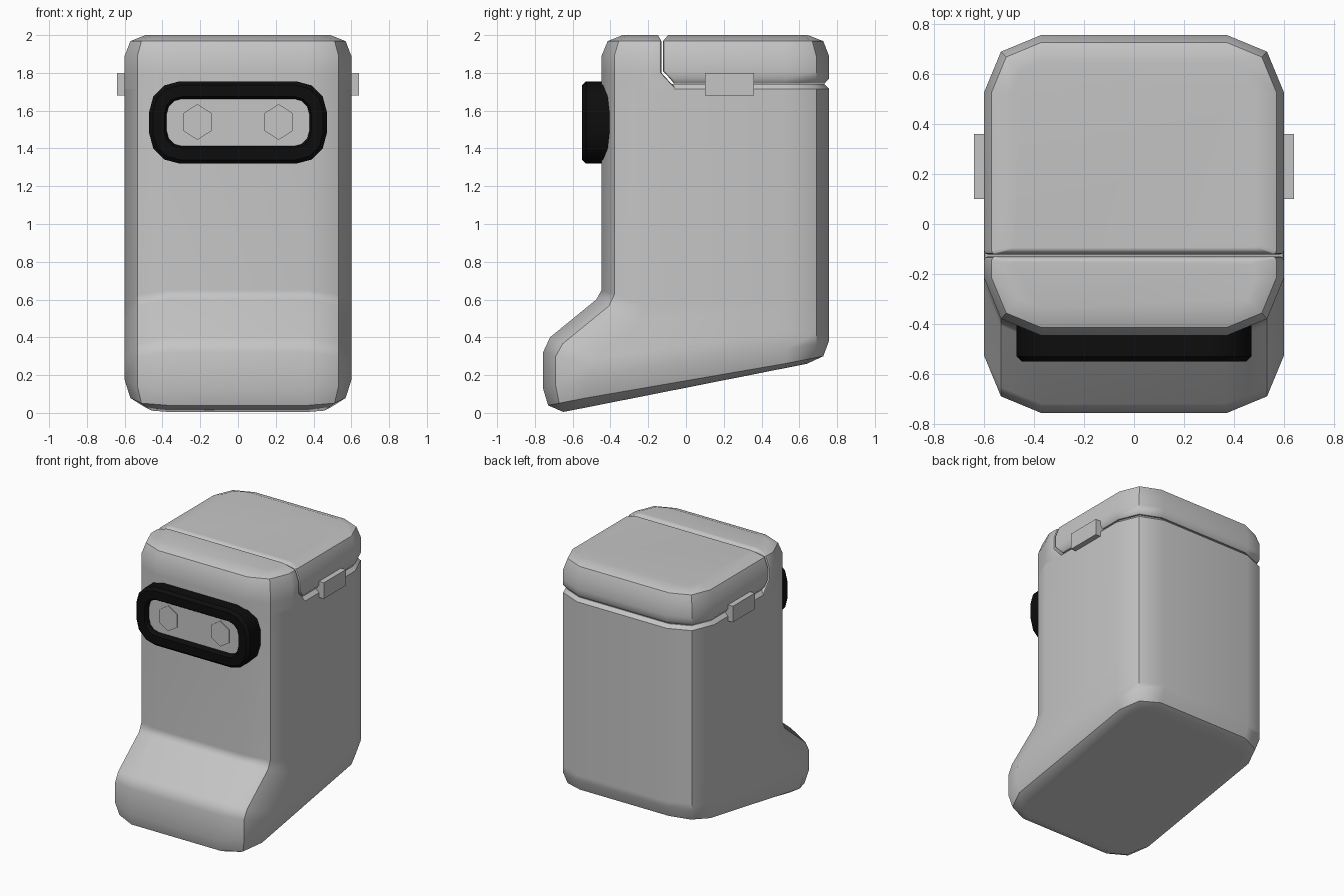
import bpy, bmesh, math

cube = bpy.data.objects.get("Cube")
if cube:
    bpy.data.objects.remove(cube, do_unlink=True)


def material(name, rgb):
    m = bpy.data.materials.new(name)
    m.use_nodes = True
    m.diffuse_color = (*rgb, 1)
    m.node_tree.nodes["Principled BSDF"].inputs["Base Color"].default_value = (*rgb, 1)
    return m


GREY = material("light_grey", (0.56, 0.56, 0.56))
BLACK = material("black", (0.004, 0.004, 0.004))


def outline(hx, lo, hi, r_lo, r_hi, segs=2):
    """Rounded rectangle as (x, v, offset from lo, offset from hi) going round once."""
    half = []
    for i in range(segs + 1):
        a = math.radians(90 * i / segs)
        dx, dv = 1 - math.sin(a), 1 - math.cos(a)
        half.append((hx - r_lo * dx, lo + r_lo * dv, r_lo * dv, None))
    for i in range(segs + 1):
        a = math.radians(90 * i / segs)
        dx, dv = 1 - math.cos(a), 1 - math.sin(a)
        half.append((hx - r_hi * dx, hi - r_hi * dv, None, r_hi * dv))
    return half + [(-x, v, a, b) for x, v, a, b in reversed(half)]


def level(hx, front, back, z_front, z_back, r_front, r_back, tilt_front=0, tilt_back=0):
    """One cross-section; its height may differ at the front and the back."""
    return [(x, y, z_front + a * tilt_front if a is not None else z_back - b * tilt_back)
            for x, y, a, b in outline(hx, front, back, r_front, r_back)]


def finish(name, bm, mat, smooth=True):
    bmesh.ops.recalc_face_normals(bm, faces=bm.faces)
    me = bpy.data.meshes.new(name)
    bm.to_mesh(me)
    bm.free()
    me.materials.append(mat)
    ob = bpy.data.objects.new(name, me)
    bpy.context.collection.objects.link(ob)
    if smooth:
        bpy.ops.object.select_all(action="DESELECT")
        ob.select_set(True)
        bpy.context.view_layer.objects.active = ob
        bpy.ops.object.shade_smooth_by_angle(angle=math.radians(42))
        ob.modifiers.new("even_shading", "WEIGHTED_NORMAL").keep_sharp = True
    return ob


def loft(name, rings, mat, closed=False, smooth=True):
    bm = bmesh.new()
    rows = [[bm.verts.new(p) for p in ring] for ring in rings]
    n = len(rows[0])
    pairs = list(zip(rows, rows[1:])) + ([(rows[-1], rows[0])] if closed else [])
    for a, b in pairs:
        for j in range(n):
            k = (j + 1) % n
            bm.faces.new((a[j], a[k], b[k], b[j]))
    if not closed:
        bm.faces.new(rows[0])
        bm.faces.new(rows[-1])
    return finish(name, bm, mat, smooth)


# Body: tilted base, projecting toe, straight upper walls
R, T = 0.23, 0.194
loft("body", [
    level(0.49, -0.65, 0.64, 0.005, 0.26, 0.12, 0.12, T, T),
    level(0.57, -0.73, 0.727, 0.04, 0.30, 0.20, 0.20, T, T),
    level(0.60, -0.757, 0.757, 0.13, 0.38, R, R, T, T),
    level(0.60, -0.757, 0.757, 0.32, 0.42, R, R, -0.3),
    level(0.60, -0.72, 0.757, 0.40, 0.44, R, R, -0.5),
    level(0.60, -0.475, 0.757, 0.60, 0.52, R, R, -0.5),
    level(0.60, -0.447, 0.757, 0.65, 0.58, R, R, -0.35),
    level(0.60, -0.447, 0.757, 1.715, 1.715, R, R),
    level(0.575, -0.422, 0.732, 1.74, 1.74, 0.205, 0.205),
], GREY)

# Hood: fixed front part of the top
S = 0.015
loft("front_hood", [
    level(0.60, -0.447, -0.05, 1.715, 1.715, R, S),
    level(0.60, -0.447, -0.075, 1.74, 1.74, R, S),
    level(0.60, -0.447, -0.13, 1.80, 1.80, R, S),
    level(0.60, -0.447, -0.13, 1.89, 1.89, R, S),
    level(0.57, -0.415, -0.13, 1.968, 1.968, 0.20, S),
    level(0.49, -0.335, -0.148, 2.0, 2.0, 0.12, S),
], GREY)

# Lid: hinged rear part of the top
loft("rear_lid", [
    level(0.58, -0.065, 0.735, 1.745, 1.745, S, 0.21),
    level(0.60, -0.085, 0.757, 1.77, 1.77, S, R),
    level(0.60, -0.122, 0.757, 1.81, 1.81, S, R),
    level(0.60, -0.122, 0.757, 1.89, 1.89, S, R),
    level(0.57, -0.122, 0.727, 1.968, 1.968, S, 0.20),
    level(0.49, -0.095, 0.645, 2.0, 2.0, S, 0.12),
], GREY)


# Visor: black frame around a flat panel
def visor_ring(inset, y):
    r = 0.16 - 0.85 * inset
    return [(x, y, z) for x, z, _, _ in
            outline(0.47 - inset, 1.32 + inset, 1.755 - inset, r, r, 3)]


loft("visor_frame", [visor_ring(i, y) for i, y in
                     ((0, -0.37), (0, -0.53), (0.02, -0.55),
                      (0.08, -0.55), (0.092, -0.535), (0.092, -0.37))],
     BLACK, closed=True)
loft("visor_panel", [visor_ring(0.085, -0.40), visor_ring(0.085, -0.51)], GREY, smooth=False)

# Eyes and side hinges, mirrored
for side, word in ((1, "left"), (-1, "right")):
    eye = [[(side * 0.215 + 0.085 * math.sin(math.tau * i / 6), y,
             1.54 + 0.095 * math.cos(math.tau * i / 6)) for i in range(6)]
           for y in (-0.505, -0.518)]
    loft(word + "_eye", eye, GREY, smooth=False)
    hinge = [[(side * x, y, z) for y, z in
              ((0.10, 1.68), (0.36, 1.68), (0.36, 1.80), (0.10, 1.80))]
             for x in (0.56, 0.64)]
    loft(word + "_hinge", hinge, GREY, smooth=False)
